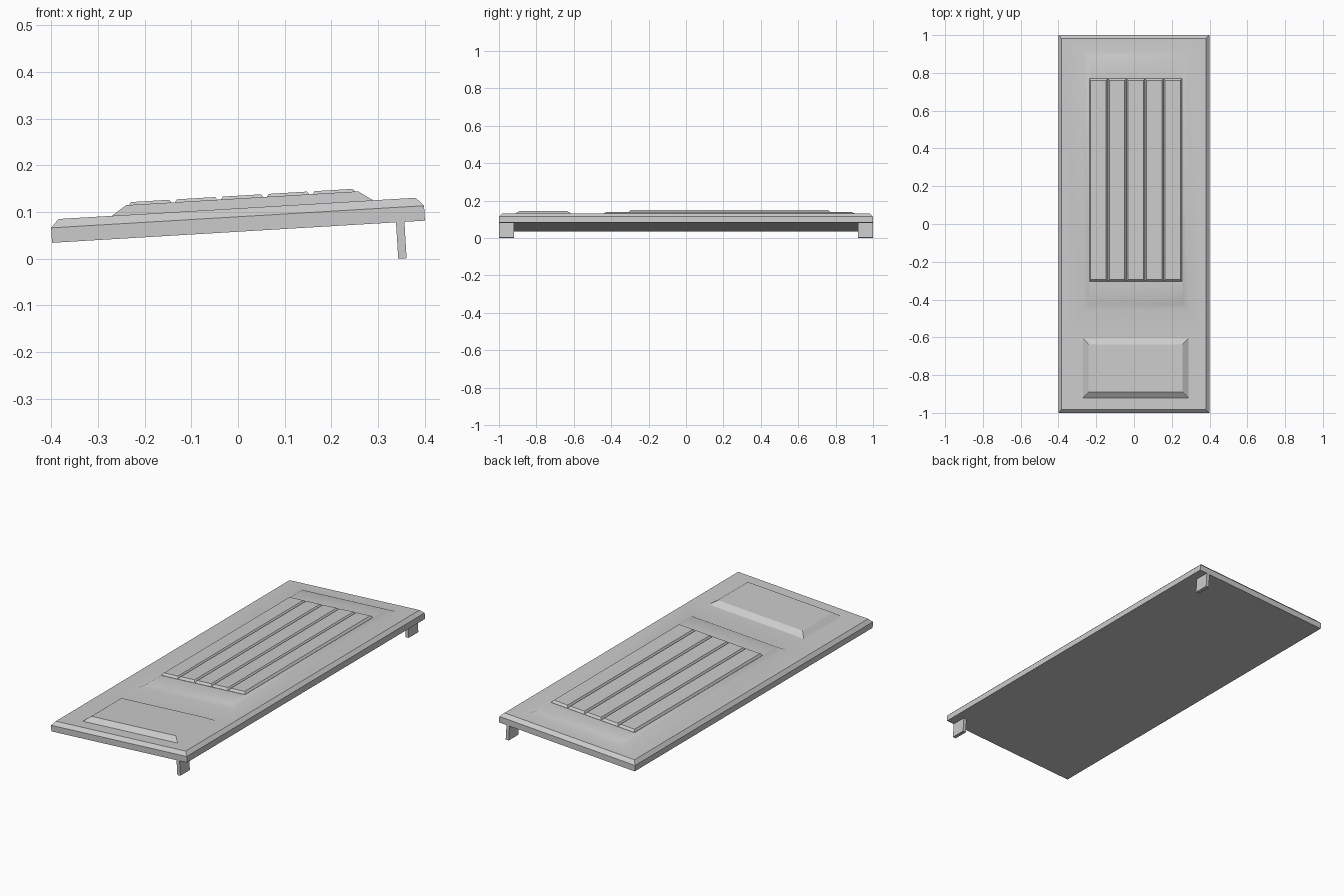
import bpy, bmesh, math
from mathutils import Matrix

if "Cube" in bpy.data.objects:
    bpy.data.objects.remove(bpy.data.objects["Cube"])

# everything is built flat, then tilted about y and lifted
TILT = Matrix.Translation((0.001, 0, 0.058)) @ Matrix.Rotation(math.radians(-3.4), 4, 'Y')


def finish(bm, name):
    bmesh.ops.recalc_face_normals(bm, faces=bm.faces)
    me = bpy.data.meshes.new(name)
    bm.to_mesh(me)
    bm.free()
    me.transform(TILT)
    ob = bpy.data.objects.new(name, me)
    bpy.context.collection.objects.link(ob)
    return ob


def loft(bm, rings):
    """Stack of rectangles (x0, x1, y0, y1, z), capped at both ends."""
    loops = [[bm.verts.new(p) for p in ((a, c, z), (b, c, z), (b, d, z), (a, d, z))]
             for a, b, c, d, z in rings]
    for lo, hi in zip(loops, loops[1:]):
        for i in range(4):
            j = (i + 1) % 4
            bm.faces.new((lo[i], lo[j], hi[j], hi[i]))
    bm.faces.new(loops[0][::-1])
    return bm.faces.new(loops[-1])


def inset_rect(bm, face, x0, x1, y0, y1, z):
    """Inset a top face and place its corners on the given rectangle."""
    c = face.calc_center_median().copy()
    bmesh.ops.inset_individual(bm, faces=[face], thickness=0.01)
    for v in face.verts:
        v.co = (x0 if v.co.x < c.x else x1, y0 if v.co.y < c.y else y1, z)


# door slab with bevelled rim
T = 0.05
bm = bmesh.new()
loft(bm, [(-.4, .4, -1, 1, 0), (-.4, .4, -1, 1, .032), (-.383, .383, -.982, .982, T)])
bmesh.ops.recalc_face_normals(bm, faces=bm.faces)
bmesh.ops.bisect_plane(bm, geom=bm.verts[:] + bm.edges[:] + bm.faces[:],
                       plane_co=(0, -.59, 0), plane_no=(0, 1, 0))
tops = sorted((f for f in bm.faces if f.normal.z > .95), key=lambda f: f.calc_center_median().y)
lower, upper = tops

# soft upper raised field, with an inner loop around the planks
inset_rect(bm, upper, -.268, .292, -.455, .915, T)
inset_rect(bm, upper, -.237, .261, -.425, .885, T + .015)
inset_rect(bm, upper, -.233, .257, -.30, .765, T + .015)

# crisp lower raised panel
inset_rect(bm, lower, -.268, .292, -.92, -.605, T)
inset_rect(bm, lower, -.237, .261, -.89, -.637, T + .021)
bm.normal_update()
for f in bm.faces:
    f.smooth = True
for e in bm.edges:
    angle = e.calc_face_angle(0)
    low_edge = all(v.co.y < -.6 for v in e.verts) and angle > .2
    e.smooth = not (angle > math.radians(40) or low_edge)
finish(bm, "door_slab")

# five chamfered planks
for i in range(5):
    x = 0.012 + (i - 2) * 0.0985
    bm = bmesh.new()
    loft(bm, [(x - .049, x + .049, -.305, .77, T + .013),
              (x - .049, x + .049, -.305, .77, T + .016),
              (x - .041, x + .041, -.295, .76, T + .027)])
    finish(bm, f"plank_{i + 1}")

# two feet under the raised edge
for name, y in (("front_foot", -.96), ("back_foot", .96)):
    bm = bmesh.new()
    loft(bm, [(.338, .356, y - .04, y + .04, -.078), (.338, .356, y - .04, y + .04, .002)])
    finish(bm, name)
